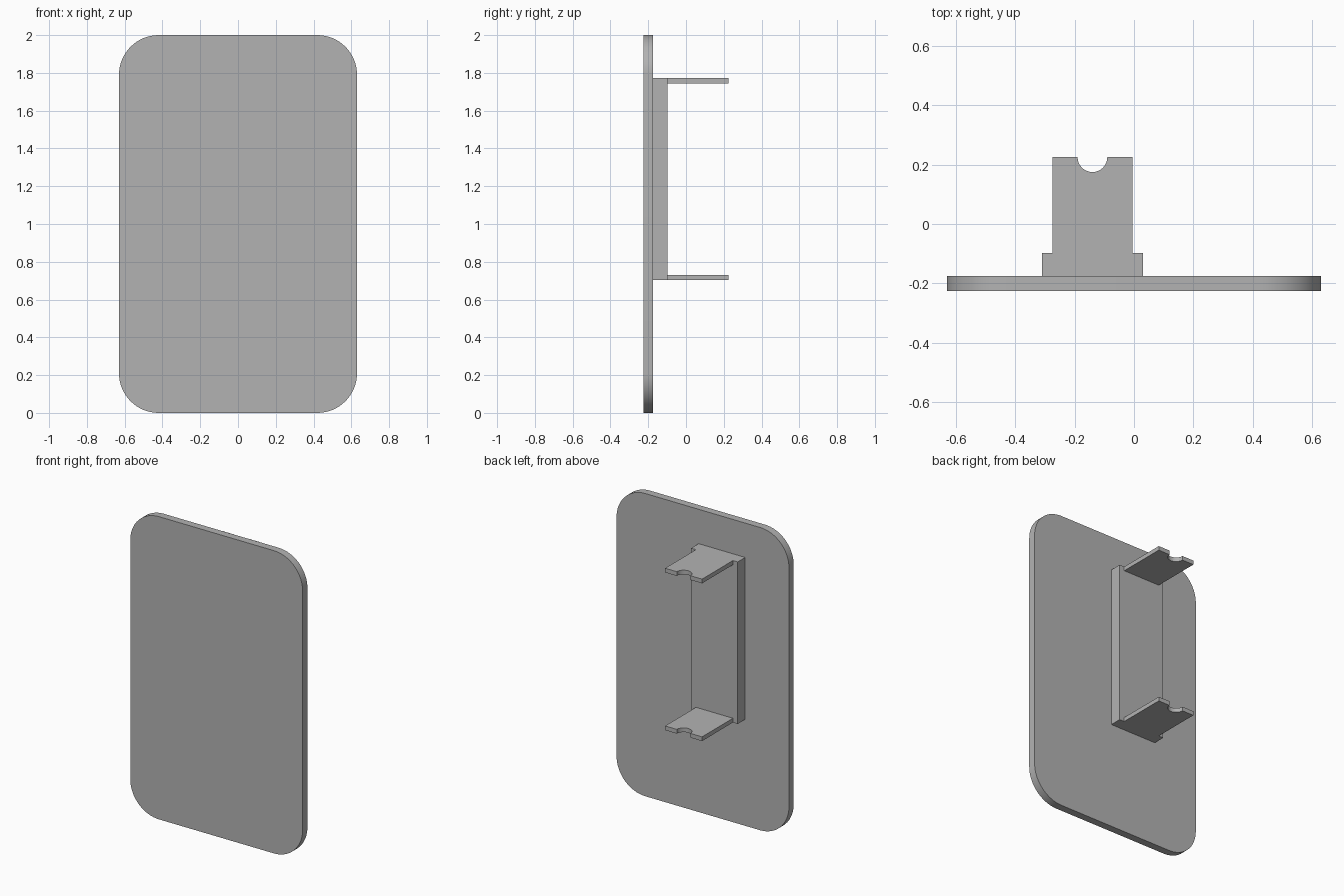
import bpy
import bmesh
import math

cube = bpy.data.objects.get("Cube")
if cube:
    bpy.data.objects.remove(cube, do_unlink=True)

grey = bpy.data.materials.new("plain grey")
grey.use_nodes = True
colour = (0.45, 0.45, 0.45, 1)
grey.diffuse_color = colour
grey.node_tree.nodes["Principled BSDF"].inputs["Base Color"].default_value = colour


def arc(cx, cy, radius, start, end, steps):
    """Points along a circular arc, angles in degrees."""
    angles = [math.radians(start + (end - start) * i / steps) for i in range(steps + 1)]
    return [(cx + radius * math.cos(a), cy + radius * math.sin(a)) for a in angles]


def extrude(name, points, offset):
    """Solid made by sweeping a flat outline along an offset."""
    bm = bmesh.new()
    face = bm.faces.new([bm.verts.new(p) for p in points])
    swept = bmesh.ops.extrude_face_region(bm, geom=[face], use_keep_orig=True)
    moved = [v for v in swept["geom"] if isinstance(v, bmesh.types.BMVert)]
    bmesh.ops.translate(bm, verts=moved, vec=offset)
    bmesh.ops.recalc_face_normals(bm, faces=bm.faces)
    mesh = bpy.data.meshes.new(name)
    bm.to_mesh(mesh)
    bm.free()
    mesh.materials.append(grey)
    obj = bpy.data.objects.new(name, mesh)
    bpy.context.collection.objects.link(obj)
    bpy.ops.object.select_all(action="DESELECT")
    obj.select_set(True)
    bpy.context.view_layer.objects.active = obj
    bpy.ops.object.shade_smooth_by_angle(angle=math.radians(30))
    return obj


HALF_WIDTH, HEIGHT, CORNER = 0.63, 2.0, 0.21
FRONT, PLATE_BACK, BLOCK_BACK, TAB_END = -0.225, -0.175, -0.097, 0.225
MID_X, BLOCK_HALF, TAB_HALF, NOTCH = -0.14, 0.17, 0.135, 0.05
BOTTOM, TOP, TAB_THICK = 0.703, 1.773, 0.028

# Upright plate with rounded corners
outline = []
for sx, sz, start in ((1, 1, 0), (-1, 1, 90), (-1, -1, 180), (1, -1, 270)):
    cx = sx * (HALF_WIDTH - CORNER)
    cz = HEIGHT / 2 + sz * (HEIGHT / 2 - CORNER)
    outline += arc(cx, cz, CORNER, start, start + 90, 16)
extrude("plate", [(x, FRONT, z) for x, z in outline], (0, PLATE_BACK - FRONT, 0))

# Mounting block on the back of the plate
left, right = MID_X + BLOCK_HALF, MID_X - BLOCK_HALF
block = [(right, PLATE_BACK), (left, PLATE_BACK), (left, BLOCK_BACK), (right, BLOCK_BACK)]
extrude("mounting_block", [(x, y, BOTTOM) for x, y in block], (0, 0, TOP - BOTTOM))

# Two tabs with a half-round notch in the free end
left, right = MID_X + TAB_HALF, MID_X - TAB_HALF
tab = [(right, BLOCK_BACK), (left, BLOCK_BACK), (left, TAB_END)]
tab += arc(MID_X, TAB_END, NOTCH, 0, -180, 16) + [(right, TAB_END)]
for name, z in (("lower_tab", BOTTOM), ("upper_tab", TOP - TAB_THICK)):
    extrude(name, [(x, y, z) for x, y in tab], (0, 0, TAB_THICK))
